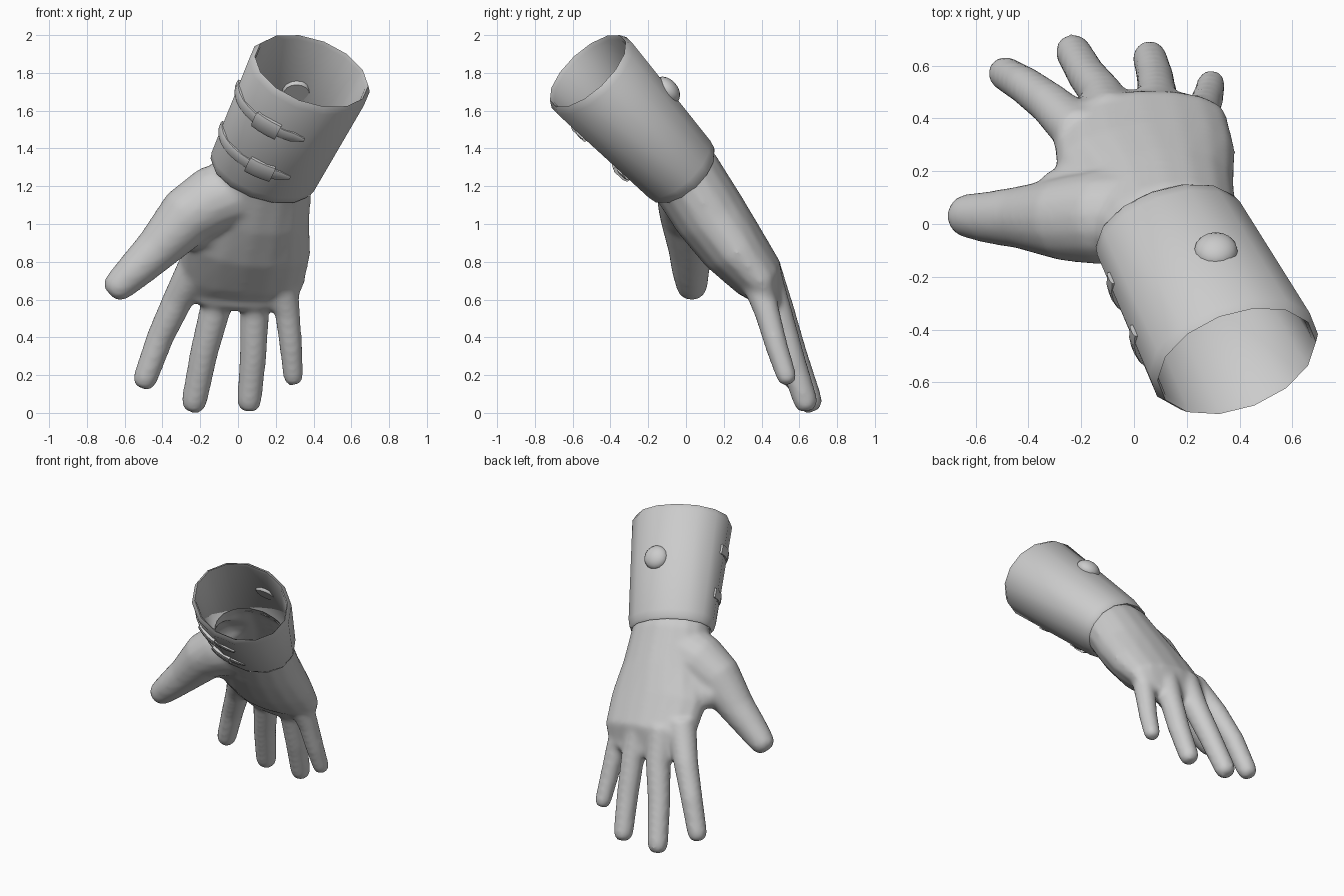
import bpy, bmesh, math
from mathutils import Vector

if "Cube" in bpy.data.objects:
    bpy.data.objects.remove(bpy.data.objects["Cube"])

grey = bpy.data.materials.new("plain grey")
grey.use_nodes = True
grey.diffuse_color = (0.6, 0.6, 0.6, 1)
grey.node_tree.nodes["Principled BSDF"].inputs["Base Color"].default_value = (0.6, 0.6, 0.6, 1)


def make_object(name, bm):
    bmesh.ops.recalc_face_normals(bm, faces=bm.faces)
    mesh = bpy.data.meshes.new(name)
    bm.to_mesh(mesh)
    bm.free()
    mesh.materials.append(grey)
    obj = bpy.data.objects.new(name, mesh)
    bpy.context.collection.objects.link(obj)
    return obj


def smooth(obj, angle):
    bpy.ops.object.select_all(action="DESELECT")
    obj.select_set(True)
    bpy.context.view_layer.objects.active = obj
    bpy.ops.object.shade_smooth_by_angle(angle=math.radians(angle))


def bridge(bm, a, b):
    n = len(a)
    for i in range(n):
        bm.faces.new((a[i], a[(i + 1) % n], b[(i + 1) % n], b[i]))


def loft(bm, path, sides=16):
    """Closed elliptical tube through (x, y, z, half width, half depth), with a rounded end."""
    pts = [Vector(p[:3]) for p in path]
    sizes = [(p[3], p[-1]) for p in path]
    end_dir = (pts[-1] - pts[-2]).normalized()
    tip, (w, d) = pts[-1], sizes[-1]
    for step, scale in ((0.55, 0.9), (0.95, 0.55)):
        pts.append(tip + end_dir * d * step)
        sizes.append((w * scale, d * scale))
    rings = []
    for i, p in enumerate(pts):
        t = (pts[min(i + 1, len(pts) - 1)] - pts[max(i - 1, 0)]).normalized()
        side = (Vector((1, 0, 0)) - t * t.x).normalized()
        up = t.cross(side)
        ring = []
        for k in range(sides):
            a = math.tau * k / sides
            ring.append(bm.verts.new(p + side * sizes[i][0] * math.cos(a) + up * sizes[i][1] * math.sin(a)))
        rings.append(ring)
    for a, b in zip(rings, rings[1:]):
        bridge(bm, a, b)
    bm.faces.new(rings[0])
    bm.faces.new(rings[-1])


# Cuff frame: axis from wrist to opening, width and palm-side directions
BASE, TOP = Vector((0.13, -0.02, 1.275)), Vector((0.387, -0.515, 1.805))
AXIS = (TOP - BASE).normalized()
WIDE = (Vector((1, 0, 0)) - AXIS * AXIS.x).normalized()
PALM = WIDE.cross(AXIS)


def cuff_point(u, degrees, offset=0.0):
    a = math.radians(degrees)
    rw, rd = 0.295 + 0.045 * u + offset, 0.22 + 0.06 * u + offset
    return BASE.lerp(TOP, u) + WIDE * rw * math.cos(a) + PALM * rd * math.sin(a)


# Hand: palm, four fingers and thumb fused into one skin
parts = [
    # palm
    [(0.19, -0.14, 1.40, 0.25, 0.18), (0.125, -0.005, 1.255, 0.272, 0.198), (0.09, 0.12, 1.06, 0.295, 0.195),
     (0.045, 0.245, 0.885, 0.345, 0.178), (0.02, 0.39, 0.71, 0.335, 0.14), (0.015, 0.425, 0.625, 0.305, 0.085)],
    # index finger
    [(-0.2, 0.34, 0.82, 0.1), (-0.318, 0.455, 0.6, 0.082), (-0.412, 0.525, 0.4, 0.073), (-0.488, 0.57, 0.19, 0.066)],
    # middle finger
    [(-0.09, 0.4, 0.78, 0.1), (-0.12, 0.49, 0.55, 0.083), (-0.18, 0.565, 0.32, 0.075), (-0.23, 0.652, 0.07, 0.069)],
    # ring finger
    [(0.08, 0.4, 0.77, 0.095), (0.088, 0.49, 0.52, 0.077), (0.08, 0.555, 0.3, 0.072), (0.06, 0.63, 0.07, 0.066)],
    # little finger
    [(0.22, 0.36, 0.75, 0.09), (0.262, 0.43, 0.53, 0.068), (0.28, 0.48, 0.35, 0.061), (0.292, 0.53, 0.2, 0.055)],
    # thumb
    [(0.02, 0.03, 1.18, 0.18), (-0.13, 0.025, 1.13, 0.18), (-0.27, 0.02, 1.04, 0.16), (-0.43, 0.025, 0.865, 0.12),
     (-0.55, 0.025, 0.75, 0.1), (-0.618, 0.03, 0.686, 0.087)],
    # web between thumb and index finger
    [(0.0, 0.16, 1.01, 0.15), (-0.15, 0.14, 0.98, 0.125), (-0.26, 0.12, 0.96, 0.1)],
]
bm = bmesh.new()
for path in parts:
    loft(bm, path)
hand = make_object("hand", bm)
remesh = hand.modifiers.new("fuse", "REMESH")
remesh.mode = "VOXEL"
remesh.voxel_size = 0.016
relax = hand.modifiers.new("relax", "SMOOTH")
relax.factor, relax.iterations = 0.5, 12
bpy.context.view_layer.objects.active = hand
for mod in ("fuse", "relax"):
    bpy.ops.object.modifier_apply(modifier=mod)

# Open the wrist inside the cuff
bm = bmesh.new()
bm.from_mesh(hand.data)
bmesh.ops.bisect_plane(bm, geom=bm.verts[:] + bm.edges[:] + bm.faces[:], plane_co=BASE.lerp(TOP, 0.1),
                       plane_no=AXIS, clear_outer=True)
bm.to_mesh(hand.data)
bm.free()
smooth(hand, 80)

# Cuff: hollow tapered sleeve with a chamfered rim and a rolled wrist edge
SIDES = 14
bm = bmesh.new()
profile = [(-0.02, -0.014), (0, -0.003), (0.06, 0.004), (0.96, 0.002), (1.01, -0.022), (0.98, -0.03), (0, -0.03)]
rings = [[bm.verts.new(cuff_point(u, 360 * k / SIDES, off)) for k in range(SIDES)] for u, off in profile]
for a, b in zip(rings, rings[1:] + rings[:1]):
    bridge(bm, a, b)
smooth(make_object("cuff", bm), 50)


def band(name, u, start, end, half, inner, outer, tip=0.0, steps=10):
    """Strip wrapped round the cuff, optionally tapering to a point at its end."""
    bm = bmesh.new()
    rings = []
    for i in range(steps + 1):
        f = i / steps
        angle = start + (end - start) * f
        h = half * (0.35 if tip and i == steps else 1)
        rings.append([bm.verts.new(cuff_point(u + s * h, angle, off))
                      for s, off in ((-1, inner), (-1, outer * 0.6), (-0.6, outer),
                                     (0.6, outer), (1, outer * 0.6), (1, inner))])
    for a, b in zip(rings, rings[1:]):
        bridge(bm, a, b)
    bm.faces.new(rings[0])
    bm.faces.new(rings[-1])
    smooth(make_object(name, bm), 45)


# Two straps, each with a buckle
for label, u, tip_angle, buckle_angle in (("upper", 0.68, 82, 120), ("lower", 0.28, 76, 107)):
    band(label + "_strap", u, 188, tip_angle, 0.042, -0.025, 0.012, tip=1)
    band(label + "_buckle", u, buckle_angle + 13, buckle_angle - 13, 0.07, -0.01, 0.024, steps=3)

# Round stud set through the back of the cuff, flat on the inside
bm = bmesh.new()
bmesh.ops.create_uvsphere(bm, u_segments=16, v_segments=10, radius=0.083)
cut = bmesh.ops.bisect_plane(bm, geom=bm.verts[:] + bm.edges[:] + bm.faces[:], plane_co=(0, 0, -0.045),
                             plane_no=(0, 0, -1), clear_outer=True)
bmesh.ops.holes_fill(bm, edges=[e for e in cut["geom_cut"] if isinstance(e, bmesh.types.BMEdge)])
stud = make_object("stud", bm)
stud.scale = (1, 1, 0.7)
stud.rotation_euler = (-PALM).to_track_quat("Z", "Y").to_euler()
stud.location = (0.31, -0.102, 1.708)
smooth(stud, 50)
